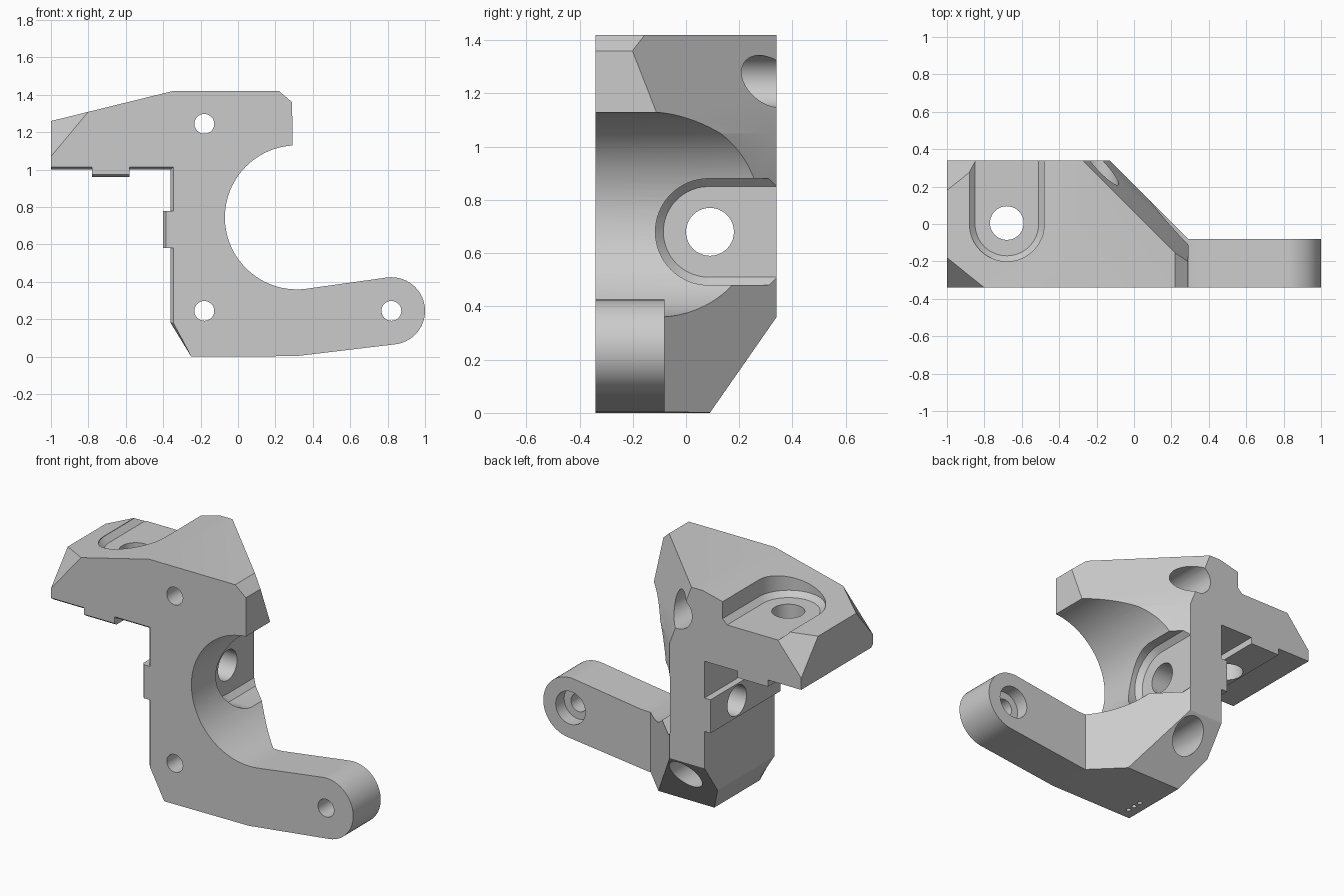
import bpy
import bmesh
from math import cos, sin, radians, pi
from mathutils import Vector

cube = bpy.data.objects.get("Cube")
if cube:
    bpy.data.objects.remove(cube, do_unlink=True)

grey = bpy.data.materials.new("plain grey")
grey.use_nodes = True
colour = (0.6, 0.6, 0.6, 1)
grey.diffuse_color = colour
grey.node_tree.nodes["Principled BSDF"].inputs["Base Color"].default_value = colour


def solid(name, loops):
    """Closed solid lofted through matching loops of points."""
    bm = bmesh.new()
    rings = [[bm.verts.new(p) for p in loop] for loop in loops]
    count = len(rings[0])
    for a, b in zip(rings, rings[1:]):
        for i in range(count):
            j = (i + 1) % count
            bm.faces.new((a[i], a[j], b[j], b[i]))
    bm.faces.new(rings[0])
    bm.faces.new(rings[-1])
    bmesh.ops.recalc_face_normals(bm, faces=bm.faces)
    mesh = bpy.data.meshes.new(name)
    bm.to_mesh(mesh)
    bm.free()
    mesh.materials.append(grey)
    obj = bpy.data.objects.new(name, mesh)
    bpy.context.collection.objects.link(obj)
    return obj


def arc(cx, cy, r, start, end, steps):
    angles = [radians(start + (end - start) * i / steps) for i in range(steps + 1)]
    return [(cx + r * cos(a), cy + r * sin(a)) for a in angles]


def bore(name, axis, centre, stations, sides=40):
    """Stepped round cutter; stations are (radius, position along axis)."""
    loops = []
    for r, t in stations:
        loop = []
        for i in range(sides):
            a = 2 * pi * i / sides
            p = [centre[0] + r * cos(a), centre[1] + r * sin(a)]
            p.insert(axis, t)
            loop.append(p)
        loops.append(loop)
    return solid(name, loops)


def u_slot(name, across, along_y, levels, place):
    """Round-ended slot open to the back; place maps (across, y, depth) to xyz."""
    loops = []
    for r, depth in levels:
        outline = arc(across, along_y, r, 180, 360, 32)
        outline += [(across + r, 0.6), (across - r, 0.6)]
        loops.append([place(a, y, depth) for a, y in outline])
    return solid(name, loops)


# Bracket outline: foot, rounded arm, open round throat, top wing, locating keys
outline = [(-0.25, 0), (0.31, 0.003)]
outline += arc(0.82, 0.245, 0.18, -83, 97, 28)
outline += arc(0.315, 0.745, 0.385, 277, 93.7, 48)
outline += [(0.29, 1.36), (0.22, 1.42), (-0.35, 1.42), (-1, 1.26), (-1, 1.0),
            (-0.78, 1.0), (-0.78, 0.96), (-0.58, 0.96), (-0.58, 1.0), (-0.36, 1.0),
            (-0.36, 0.78), (-0.4, 0.78), (-0.4, 0.58), (-0.36, 0.58), (-0.36, 0.18)]


def eased(x, z, e=0.015):
    """Small front-edge chamfer along the mating faces."""
    if x < -0.355 and z < 1.05:
        if x > -0.45:
            x += e
        if z > 0.9:
            z += e
    return x, z


front = [eased(x, z) for x, z in outline]
body = solid("bracket_body", [
    [(x, -0.34, z) for x, z in front],
    [(x, -0.32, z) for x, z in outline],
    [(x, 0.34, z) for x, z in outline]])

cutters = []

# Slanted back: upright lower part behind the arm, leaning upper part
s = 0.21
lower = [(s + 0.08, -0.08), (1.3, -0.08), (1.3, 1), (s - 1, 1)]
cutters.append(solid("back_cut", [[(x, y, z) for x, y in lower] for z in (-0.1, 1.3)]))
cutters.append(solid("upper_back_cut", [
    [(s - lean + 1, -1, z), (1.5, 1, z), (s - lean - 1, 1, z)]
    for z, lean in ((1.05, 0), (1.5, 0.176))]))

# Bevel under the back of the foot
under = [(0.02, -0.1), (0.41, 0.46), (0.6, -0.1)]
cutters.append(solid("foot_bevel_cut", [[(x, y, z) for y, z in under] for x in (-0.7, 0.5)]))

# Clipped wing corners, front and back
for side in (1, -1):
    tri = [Vector((-1, -0.34 * side, 1.07)), Vector((-0.8, -0.34 * side, 1.31)),
           Vector((-1, -0.18 * side, 1.26))]
    mid = sum(tri, Vector()) / 3
    normal = (tri[1] - tri[0]).cross(tri[2] - tri[0]).normalized()
    if normal.x > 0:
        normal = -normal
    big = [mid + (p - mid) * 3 for p in tri]
    cutters.append(solid("wing_corner_cut", [big, [p + normal * 0.4 for p in big]]))

# Recessed seats in the wing top and in the throat
cutters.append(u_slot("wing_seat_cut", -0.68, 0,
                      [(0.17, 1.257), (0.2, 1.287), (0.2, 1.6)],
                      lambda a, y, d: (a, y, d)))
cutters.append(u_slot("throat_seat_cut", 0.68, 0.085,
                      [(0.17, -0.132), (0.2, -0.102), (0.2, 0.3)],
                      lambda a, y, d: (d, y, a)))

# Holes through both seats
cutters.append(bore("wing_hole_cut", 2, (-0.68, 0.005), [(0.09, 0.8), (0.09, 1.4)]))
cutters.append(bore("throat_hole_cut", 0, (0.09, 0.68), [(0.09, -0.6), (0.09, 0.05)]))

# Counterbored screw holes, front to back
for x, z in ((-0.18, 1.245), (-0.18, 0.245), (0.82, 0.245)):
    cutters.append(bore("screw_hole_cut", 1, (x, z),
                        [(0.053, -0.5), (0.053, -0.16), (0.098, -0.16), (0.098, 0.6)]))

# Pin holes in the foot underside
for i in range(3):
    cutters.append(bore("pin_hole_cut", 2, (-0.185, -0.27 + 0.05 * i),
                        [(0.014, -0.1), (0.014, 0.15)], 12))

bpy.ops.object.select_all(action="DESELECT")
bpy.context.view_layer.objects.active = body
body.select_set(True)
for cutter in cutters:
    cutter.hide_render = True
    mod = body.modifiers.new(cutter.name, "BOOLEAN")
    mod.operation = "DIFFERENCE"
    mod.solver = "EXACT"
    mod.object = cutter
    bpy.ops.object.modifier_apply(modifier=mod.name)
    bpy.data.objects.remove(cutter, do_unlink=True)

bpy.ops.object.shade_smooth_by_angle(angle=radians(20))
